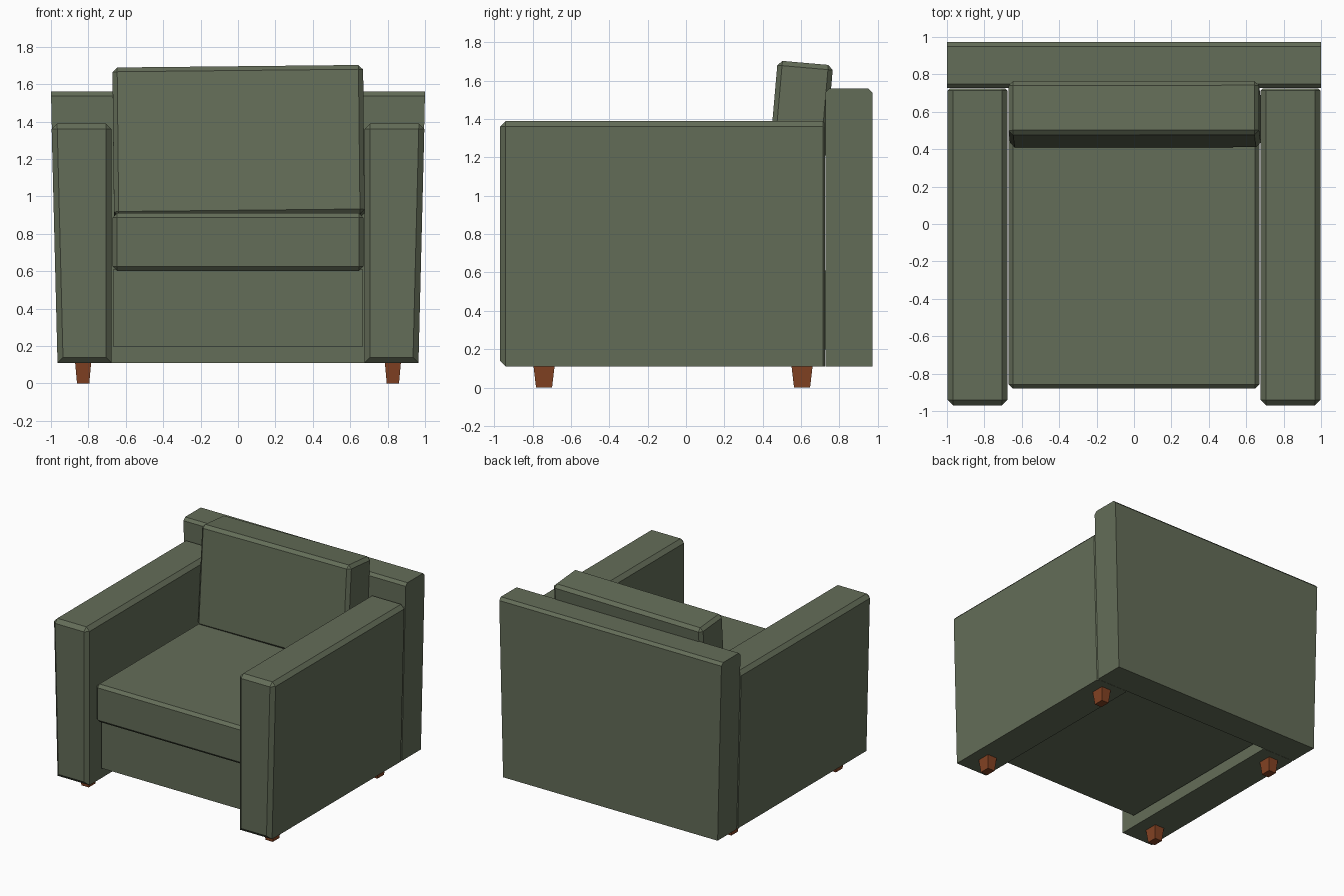
import bpy, bmesh, math
from mathutils import Matrix, Vector

if "Cube" in bpy.data.objects:
    bpy.data.objects.remove(bpy.data.objects["Cube"])


def material(name, rgb):
    m = bpy.data.materials.new(name)
    m.diffuse_color = (*rgb, 1)
    m.use_nodes = True
    m.node_tree.nodes["Principled BSDF"].inputs["Base Color"].default_value = m.diffuse_color
    return m


GREEN = material("olive fabric", (0.127, 0.153, 0.098))
BROWN = material("brown wood", (0.23, 0.056, 0.017))


def block(lo, hi):
    """Box as a bmesh, from its low corner to its high corner."""
    bm = bmesh.new()
    bmesh.ops.create_cube(bm, size=1)
    for v in bm.verts:
        for i in range(3):
            v.co[i] = lo[i] if v.co[i] < 0 else hi[i]
    return bm


def chamfer(bm, width, rule):
    """Cut a flat chamfer on every edge whose two ends satisfy the rule."""
    edges = [e for e in bm.edges if rule(e.verts[0].co, e.verts[1].co)]
    bmesh.ops.bevel(bm, geom=edges, offset=width, segments=1, affect='EDGES',
                    profile=0.5, clamp_overlap=True)


def finish(bm, name, mat, matrix=None):
    if matrix:
        bm.transform(matrix)
    bmesh.ops.recalc_face_normals(bm, faces=bm.faces)
    me = bpy.data.meshes.new(name)
    bm.to_mesh(me)
    bm.free()
    me.materials.append(mat)
    ob = bpy.data.objects.new(name, me)
    bpy.context.collection.objects.link(ob)
    return ob


def both(a, b, axis, value):
    return abs(a[axis] - value) < 1e-4 and abs(b[axis] - value) < 1e-4


def every(a, b):
    return True


Z0, FRONT, JOIN, REAR = 0.11, -0.97, 0.725, 0.972

# Arms: outer side leans out, chamfered round the front and along the top
for side, label in ((-1, "left"), (1, "right")):
    bm = block((0.677, FRONT, Z0), (0.997, JOIN, 1.39))
    for v in bm.verts:
        if v.co.x > 0.9 and v.co.z < 0.5:
            v.co.x = 0.965
    chamfer(bm, 0.03, lambda a, b: both(a, b, 1, FRONT) or
            (both(a, b, 2, 1.39) and abs(a.y - b.y) > 1))
    chamfer(bm, 0.012, lambda a, b: both(a, b, 1, JOIN) and
            not both(a, b, 2, Z0))
    finish(bm, label + "_arm", GREEN, Matrix.Scale(side, 4, Vector((1, 0, 0))))

# Back panel: narrower at the bottom, chamfered along the top
bm = block((-1, 0.727, Z0), (1, REAR, 1.56))
for v in bm.verts:
    if v.co.z < 0.5:
        v.co.x *= 0.965
chamfer(bm, 0.022, lambda a, b: both(a, b, 2, 1.56) and abs(a.x - b.x) > 1)
finish(bm, "back_panel", GREEN)

# Base below the seat
finish(block((-0.668, -0.80, 0.197), (0.668, 0.735, 0.61)), "base", GREEN)

# Seat cushion
bm = block((-0.67, -0.88, 0.602), (0.67, 0.72, 0.91))
chamfer(bm, 0.023, every)
finish(bm, "seat_cushion", GREEN)

# Back cushion, leaning back and tipped very slightly sideways
bm = block((-0.67, -0.145, -0.40), (0.67, 0.145, 0.40))
chamfer(bm, 0.025, every)
finish(bm, "back_cushion", GREEN,
       Matrix.Translation((0.003, 0.587, 1.287)) @
       Matrix.Rotation(math.radians(-5), 4, 'X') @
       Matrix.Rotation(math.radians(-0.6), 4, 'Y'))

# Tapered legs
for x in (-0.828, 0.828):
    for y in (-0.74, 0.605):
        bm = block((-0.043, -0.055, 0), (0.043, 0.055, Z0 + 0.002))
        for v in bm.verts:
            if v.co.z < 0.05:
                v.co.x *= 0.76
                v.co.y *= 0.76
        name = ("front" if y < 0 else "rear") + ("_left" if x < 0 else "_right")
        finish(bm, name + "_leg", BROWN, Matrix.Translation((x, y, 0)))
